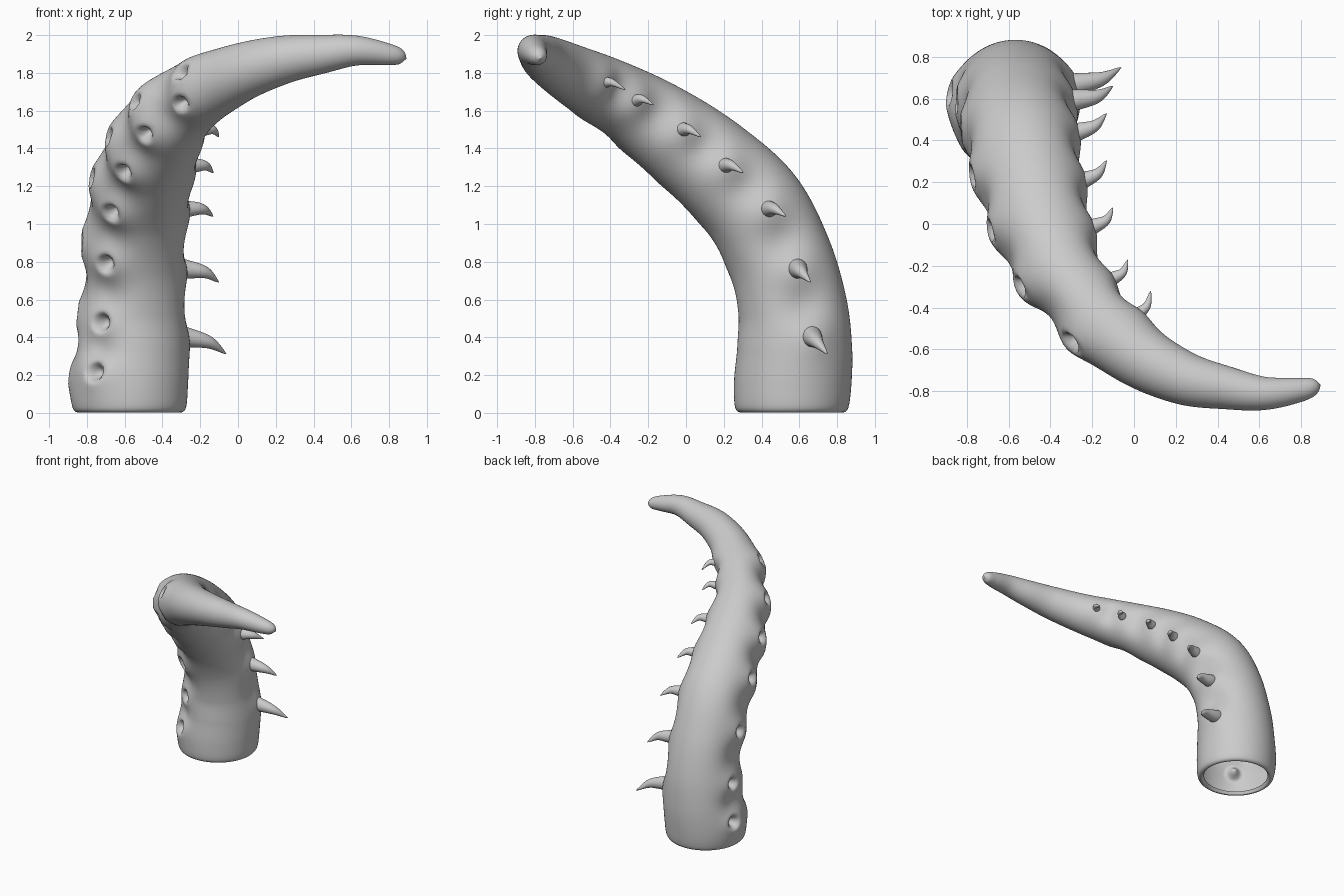
import bpy, bmesh, math
from mathutils import Vector

if "Cube" in bpy.data.objects:
    bpy.data.objects.remove(bpy.data.objects["Cube"])


def spline(pts, n):
    """Catmull-Rom samples of (x, y, z, radius) points."""
    P = [Vector(p) for p in pts]
    P = [2 * P[0] - P[1]] + P + [2 * P[-1] - P[-2]]
    out = []
    spans = len(P) - 3
    for i in range(n + 1):
        u = i / n * spans
        k = min(int(u), spans - 1)
        t = u - k
        a, b, c, d = P[k:k + 4]
        out.append(0.5 * (2 * b + (c - a) * t + (2 * a - 5 * b + 4 * c - d) * t * t
                          + (3 * b - a - 3 * c + d) * t ** 3))
    return out


def tangent(path, i):
    """Direction of the path, eased to vertical at the foot."""
    t = (path[min(i + 1, len(path) - 1)].xyz - path[max(i - 1, 0)].xyz).normalized()
    blend = min(max((path[i].z - .06) / .14, 0), 1)
    return Vector((0, 0, 1)).lerp(t, blend).normalized()


def tube(name, path, segs, offset=None):
    """Open-bottomed tapering tube swept along the path, closed at the tip."""
    bm = bmesh.new()
    rings = []
    side = Vector((0.3, 1, 0.1))
    for i, s in enumerate(path[:-1]):
        t = tangent(path, i)
        side = (side - t * side.dot(t)).normalized()
        up = t.cross(side)
        ring = []
        for j in range(segs):
            a = 2 * math.pi * j / segs
            d = side * math.cos(a) + up * math.sin(a)
            p = s.xyz + d * max(s.w, 0.002)
            if offset:
                p += d * offset(p)
            ring.append(bm.verts.new(p))
        rings.append(ring)
    for r0, r1 in zip(rings, rings[1:]):
        for j in range(segs):
            k = (j + 1) % segs
            bm.faces.new((r0[j], r0[k], r1[k], r1[j]))
    tip = bm.verts.new(path[-1].xyz)
    for j in range(segs):
        bm.faces.new((rings[-1][j], rings[-1][(j + 1) % segs], tip))
    for f in bm.faces:
        f.smooth = True
    me = bpy.data.meshes.new(name)
    bm.to_mesh(me)
    bm.free()
    ob = bpy.data.objects.new(name, me)
    bpy.context.collection.objects.link(ob)
    return ob


# Centre line and thickness of the arm, with a rolled-in bottom rim
path = spline([
    (-.575, .56, .025, .25), (-.575, .56, .002, .27), (-.575, .56, .03, .3),
    (-.575, .565, .15, .31), (-.565, .575, .33, .305), (-.555, .565, .55, .29),
    (-.55, .495, .82, .28), (-.53, .355, 1.09, .278), (-.48, .135, 1.31, .26),
    (-.41, -.1, 1.49, .237), (-.28, -.34, 1.65, .2), (-.03, -.59, 1.785, .16),
    (.22, -.73, 1.865, .13), (.45, -.785, 1.90, .102), (.62, -.81, 1.918, .08),
    (.78, -.795, 1.9, .06), (.86, -.778, 1.885, .04), (.893, -.77, 1.875, 0)], 272)

# Two rows of suckers along the left side
rows = ([], [])
for n, z in enumerate((.19, .49, .87, 1.19, 1.40, 1.57, 1.705)):
    f = n / 6
    low = Vector((-.55, -.75, -.35))
    high = Vector((-1, .17, 0)).lerp(Vector((-.65, -.55, .45)), f)
    for row, aim, lift in ((0, low, 0), (1, high, .015)):
        i = min(range(30, 210), key=lambda q: abs(path[q].z - z - lift))
        t = tangent(path, i)
        d = (aim - t * aim.dot(t)).normalized()
        rows[row].append(path[i].xyz + d * path[i].w)

# Spike roots and tips down the right side
spikes = [((-.27, .67, .40), (-.06, .75, .31), .055),
          ((-.27, .595, .76), (-.10, .66, .69), .052),
          ((-.27, .44, 1.08), (-.13, .53, 1.04), .046),
          ((-.24, .21, 1.31), (-.13, .305, 1.27), .042),
          ((-.19, -.01, 1.50), (-.10, .08, 1.46), .038),
          ((-.10, -.26, 1.655), (-.03, -.17, 1.63), .034),
          ((.02, -.43, 1.75), (.08, -.32, 1.71), .032)]

# Swellings at suckers and spikes, dips between neighbours: (centre, height, spread)
bumps = []
for row in (*rows, [Vector(s[0]) for s in spikes]):
    for n, p in enumerate(row):
        bumps.append((p, .024 if row in rows else .016, .11))
        if n:
            q = row[n - 1]
            bumps.append(((p + q) / 2, -.036, .3 * (p - q).length + .02))


def lumps(p):
    h = 0
    for c, height, spread in bumps:
        d = (p - c).length / spread
        if d < 3:
            h += height * math.exp(-d * d)
    for row in rows:
        for n, c in enumerate(row):
            d = (p - c).length / (1 - .025 * n)
            if d < .15:
                h -= .08 * math.exp(-(d / .042) ** 3)
    return h


tube("tentacle_arm", path, 128, lumps)

# Curved spikes
for n, (root, tip, r) in enumerate(spikes):
    a, b = Vector(root), Vector(tip)
    mid = a.lerp(b, .5) + Vector((.012, -.015, .018))
    start = a - (mid - a) * .6
    pts = [(*start, r), (*a, r * .95), (*mid, r * .6), (*b, .003)]
    tube(f"spike_{n + 1}", spline(pts, 18), 20)
